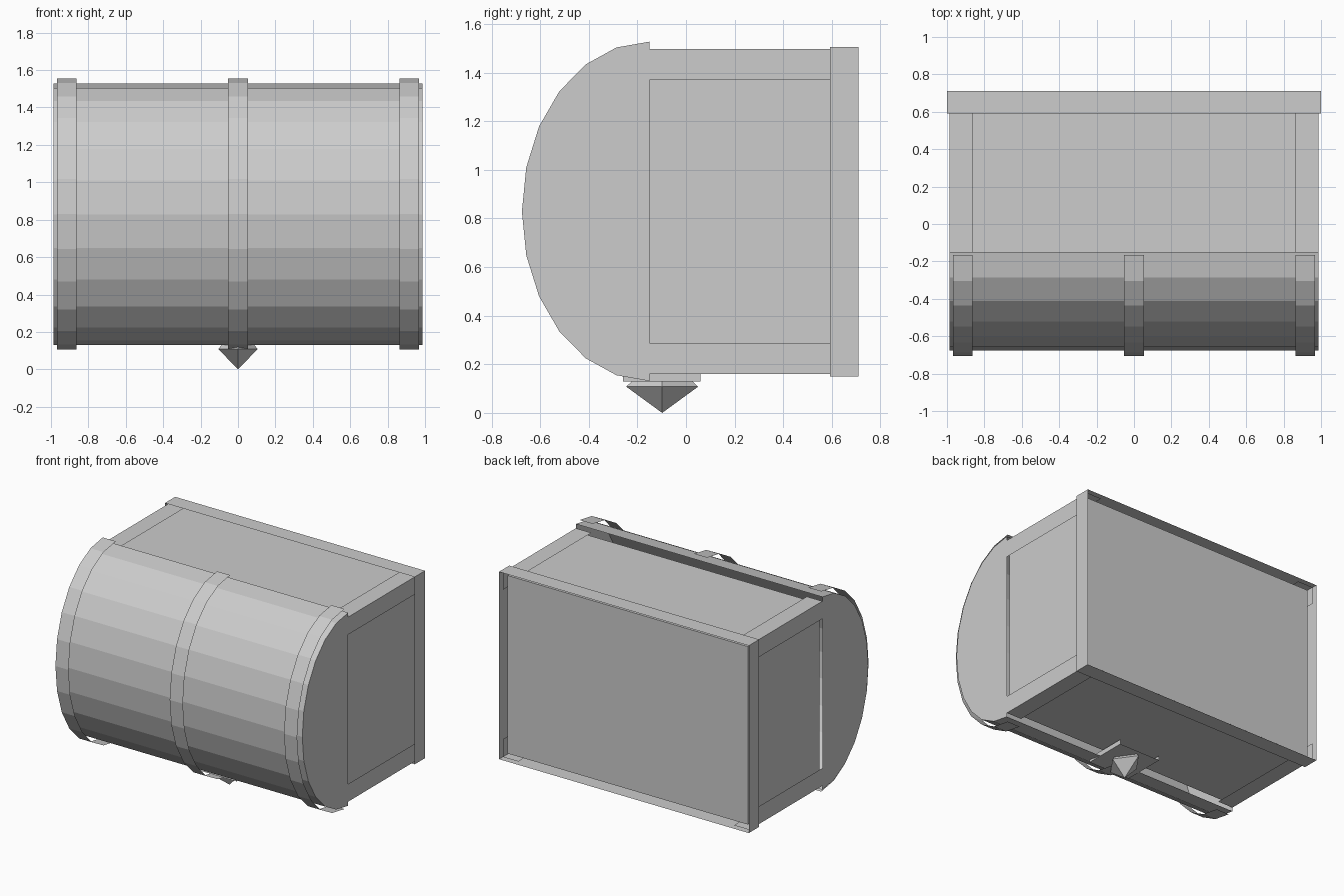
import bpy, bmesh, math
from mathutils import Matrix

old = bpy.data.objects.get("Cube")
if old:
    bpy.data.objects.remove(old, do_unlink=True)

grey = bpy.data.materials.new("plain_grey")
grey.use_nodes = True
grey.diffuse_color = (0.604, 0.604, 0.604, 1)
grey.node_tree.nodes["Principled BSDF"].inputs["Base Color"].default_value = grey.diffuse_color


def finish(name, bm):
    mesh = bpy.data.meshes.new(name)
    bm.to_mesh(mesh)
    bm.free()
    mesh.materials.append(grey)
    obj = bpy.data.objects.new(name, mesh)
    bpy.context.collection.objects.link(obj)
    return obj


def sweep(name, profile, axis, a, b, closed=False, start_cap=False, end_cap=False):
    """Thin sheet: profile points (u, z) pulled along x or y from a to b."""
    bm = bmesh.new()
    place = (lambda u, z, t: (t, u, z)) if axis == "x" else (lambda u, z, t: (u, t, z))
    start = [bm.verts.new(place(u, z, a)) for u, z in profile]
    end = [bm.verts.new(place(u, z, b)) for u, z in profile]
    n = len(profile)
    for i in range(n if closed else n - 1):
        j = (i + 1) % n
        bm.faces.new((start[i], start[j], end[j], end[i]))
    if start_cap:
        bm.faces.new(start[::-1])
    if end_cap:
        bm.faces.new(end)
    return finish(name, bm)


def rectangle(half_width, low, high):
    return [(-half_width, low), (half_width, low), (half_width, high), (-half_width, high)]


def half_ellipse(cy, cz, ry, rz, steps=12):
    angles = [math.pi * i / steps for i in range(steps + 1)]
    return [(cy - ry * math.sin(t), cz + rz * math.cos(t)) for t in angles]


# Barrel lid, open towards the body
sweep("lid", half_ellipse(-0.15, 0.829, 0.525, 0.698), "x", -0.987, 0.987,
      start_cap=True, end_cap=True)

# Straps standing just off the lid
strap_curve = half_ellipse(-0.165, 0.831, 0.541, 0.724)
for name, x in (("right_strap", -0.915), ("middle_strap", 0), ("left_strap", 0.915)):
    sweep(name, strap_curve, "x", x - 0.0525, x + 0.0525)

# Recessed body panels, closed at the base and open towards the lid
sweep("body_panels", rectangle(0.962, 0.184, 1.472), "y", 0.665, -0.15,
      closed=True, start_cap=True)

# Angle strips along the four long body edges
for side, sx in (("right", -1), ("left", 1)):
    for level, outer, inner in (("lower", 0.16, 0.288), ("upper", 1.496, 1.369)):
        corner = [(sx * 0.863, outer), (sx * 0.987, outer), (sx * 0.987, inner)]
        if sx * (outer - inner) > 0:
            corner.reverse()
        sweep(f"{side}_{level}_edge_strip", corner, "y", -0.15, 0.685)

# Open rim around the base
sweep("base_rim", rectangle(1.0, 0.15, 1.506), "y", 0.71, 0.592, closed=True)

# Lock plate: a shallow channel folded up at both sides
sweep("lock_plate", [(-0.17, 0.165), (-0.17, 0.13), (0.17, 0.13), (0.17, 0.165)],
      "y", 0.06, -0.26)

# Four-sided lock gem: pointed part and bevelled base
bm = bmesh.new()
for low, high, r1, r2 in ((0, 0.108, 0, 1), (0.108, 0.13, 1, 0.84)):
    bmesh.ops.create_cone(bm, segments=4, radius1=r1, radius2=r2, depth=high - low,
                          matrix=Matrix.Translation((0, 0, (low + high) / 2)))
bmesh.ops.remove_doubles(bm, verts=bm.verts, dist=0.001)
bmesh.ops.scale(bm, vec=(0.105, 0.148, 1), verts=bm.verts)
bmesh.ops.translate(bm, vec=(0, -0.098, 0), verts=bm.verts)
bmesh.ops.recalc_face_normals(bm, faces=bm.faces)
finish("lock_gem", bm)
